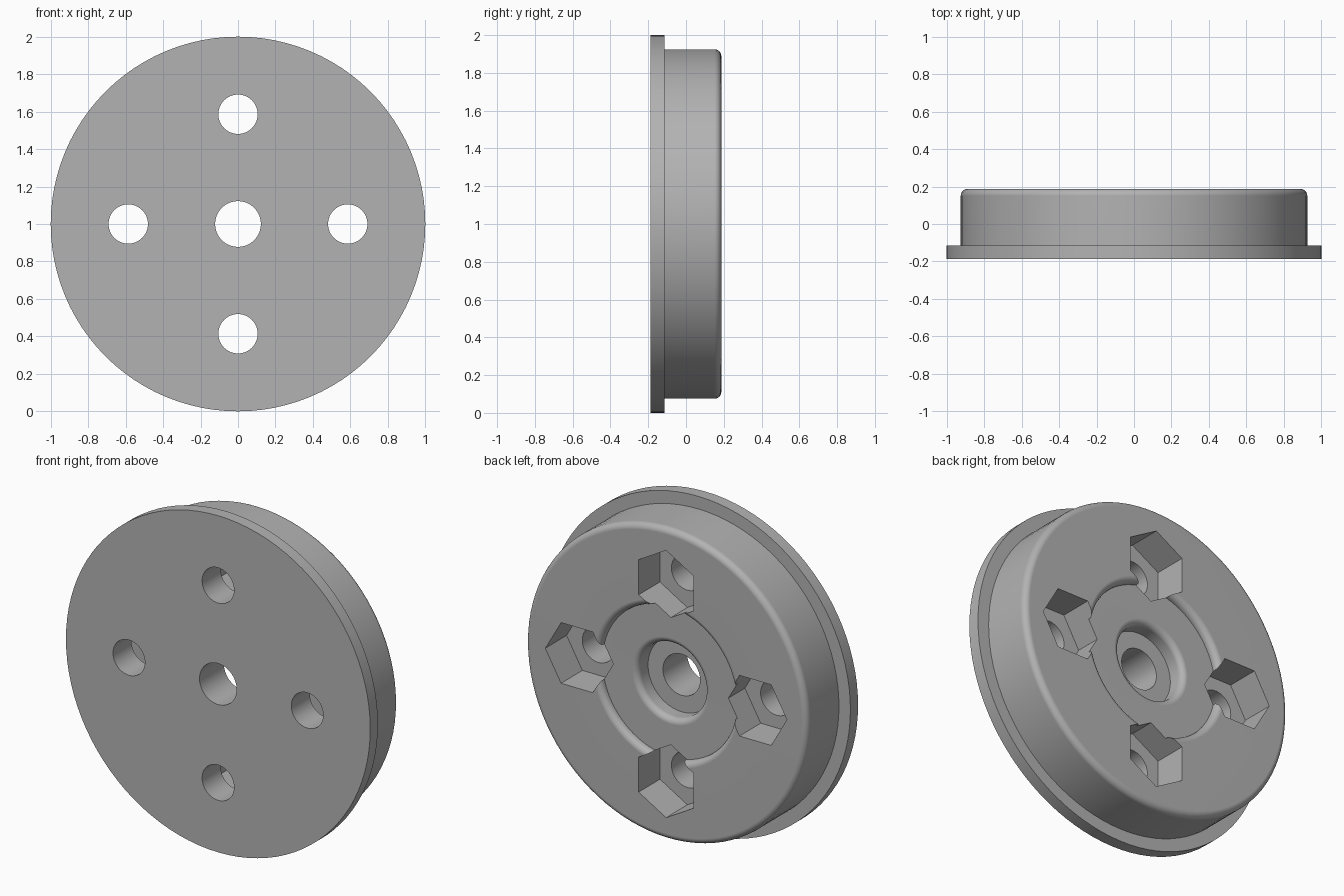
import bpy, bmesh, math
from mathutils import Matrix, Vector

if "Cube" in bpy.data.objects:
    bpy.data.objects.remove(bpy.data.objects["Cube"], do_unlink=True)

SEGMENTS = 96
BACK, FRONT = 0.187, -0.187
AXIS_Z = 1.0
BOLT_CIRCLE = 0.586

grey = bpy.data.materials.new("plain grey")
grey.use_nodes = True
grey.diffuse_color = (0.45, 0.45, 0.45, 1)
grey.node_tree.nodes["Principled BSDF"].inputs["Base Color"].default_value = (0.45, 0.45, 0.45, 1)


def make_object(name, bm):
    bmesh.ops.recalc_face_normals(bm, faces=bm.faces)
    mesh = bpy.data.meshes.new(name)
    bm.to_mesh(mesh)
    bm.free()
    mesh.materials.append(grey)
    obj = bpy.data.objects.new(name, mesh)
    bpy.context.collection.objects.link(obj)
    return obj


def fillet(r, y, size, start, steps=6):
    """Quarter-round points about (r, y), turning a quarter from the start angle."""
    angles = [start + math.pi / 2 * i / steps for i in range(steps + 1)]
    return [(r + size * math.cos(a), y + size * math.sin(a)) for a in angles]


def lathe(name, profile):
    """Revolve a closed (radius, y) profile about the wheel axle."""
    bm = bmesh.new()
    rings = []
    for k in range(SEGMENTS):
        a = 2 * math.pi * k / SEGMENTS
        rings.append([bm.verts.new((r * math.cos(a), y, AXIS_Z + r * math.sin(a))) for r, y in profile])
    for k, ring in enumerate(rings):
        after = rings[(k + 1) % SEGMENTS]
        for i in range(len(profile)):
            j = (i + 1) % len(profile)
            bm.faces.new((ring[i], ring[j], after[j], after[i]))
    return make_object(name, bm)


def add_prism(bm, sides, radius, y0, y1, angle):
    """Prism along y, set on the bolt circle with a corner pointing outward."""
    centre = Vector((BOLT_CIRCLE * math.cos(angle), (y0 + y1) / 2, AXIS_Z + BOLT_CIRCLE * math.sin(angle)))
    geo = bmesh.ops.create_cone(bm, cap_ends=True, segments=sides, radius1=radius, radius2=radius, depth=y1 - y0)
    first = geo["verts"][0].co
    turn = Matrix.Rotation(-math.atan2(first.y, first.x), 4, "Z")
    upright = Matrix.Rotation(math.pi / 2, 4, "X")
    spin = Matrix.Rotation(-angle, 4, "Y")
    bmesh.ops.transform(bm, matrix=Matrix.Translation(centre) @ spin @ upright @ turn, verts=geo["verts"])


# Wheel section: flange, rounded tread, shallow back recess and hub recess
rim, ring_r, hub_r, bore = 0.925, 0.45, 0.22, 0.122
lip = 0.036
ring_y, hub_y = BACK - 0.045, BACK - 0.145
profile = [(bore, FRONT), (1.0, FRONT), (1.0, -0.115), (rim, -0.115)]
profile += fillet(rim - lip, BACK - lip, lip, 0)
profile += fillet(ring_r + lip, BACK - lip, lip, math.pi / 2)
profile += [(ring_r, ring_y)]
profile += fillet(hub_r + lip, ring_y - lip, lip, math.pi / 2)
profile += [(hub_r, hub_y), (bore, hub_y)]
wheel = lathe("wheel", profile)

# Four bolt holes and their hexagonal nut pockets
cutters = []
for name, sides, radius, start in (("bolt_hole_cutter", 48, 0.105, FRONT - 0.1),
                                   ("nut_pocket_cutter", 6, 0.208, BACK - 0.2)):
    bm = bmesh.new()
    for k in range(4):
        add_prism(bm, sides, radius, start, BACK + 0.1, k * math.pi / 2)
    cutters.append(make_object(name, bm))

bpy.ops.object.select_all(action="DESELECT")
bpy.context.view_layer.objects.active = wheel
wheel.select_set(True)
for cutter in cutters:
    cut = wheel.modifiers.new(cutter.name, "BOOLEAN")
    cut.operation = "DIFFERENCE"
    cut.solver = "EXACT"
    cut.object = cutter
    bpy.ops.object.modifier_apply(modifier=cut.name)
    bpy.data.objects.remove(cutter, do_unlink=True)

# Smooth round surfaces, crisp edges
bpy.ops.object.shade_smooth_by_angle(angle=math.radians(30))
weighted = wheel.modifiers.new("even_shading", "WEIGHTED_NORMAL")
weighted.keep_sharp = True
bpy.ops.object.modifier_apply(modifier=weighted.name)
